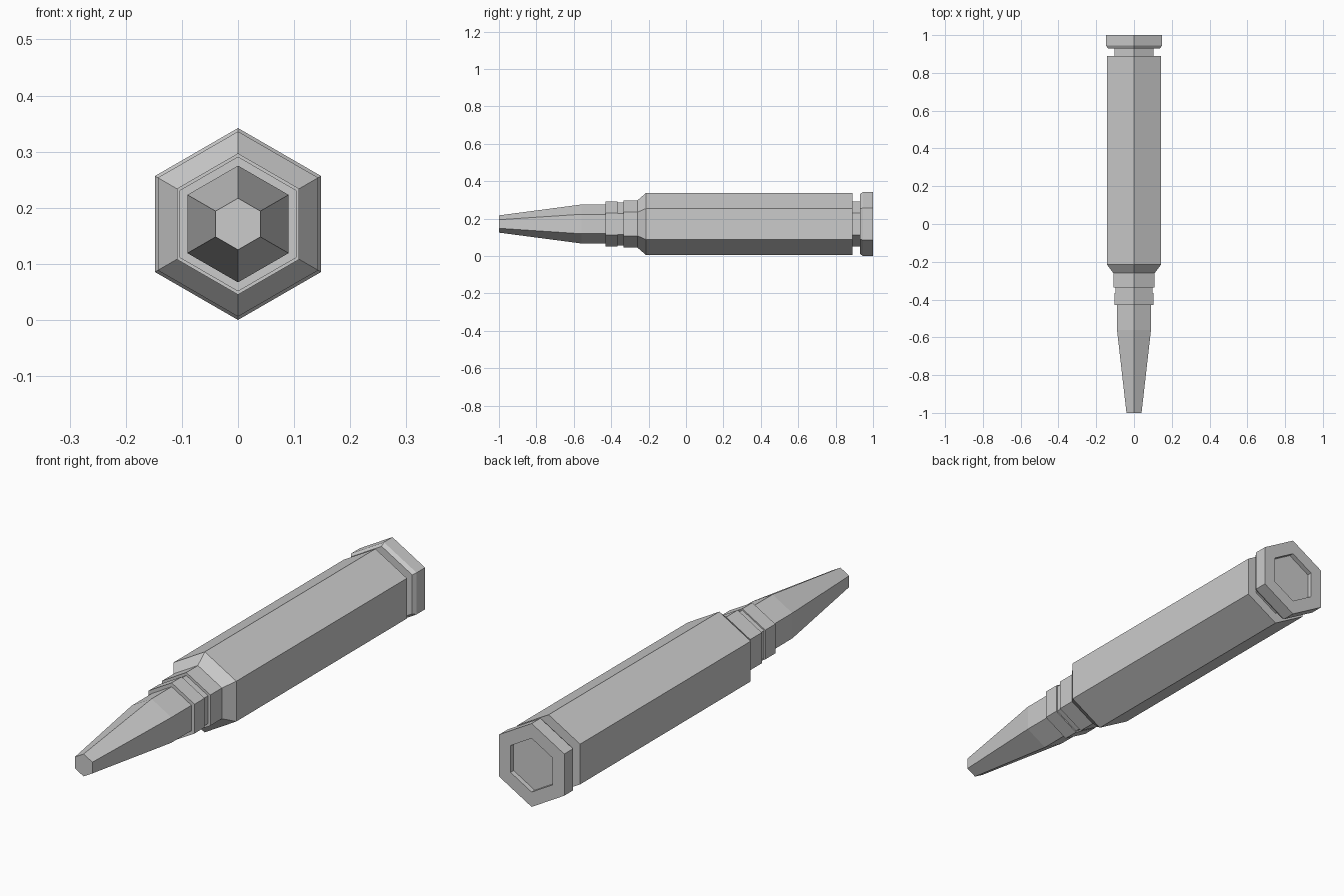
import bpy
import bmesh
from math import cos, sin, pi

cube = bpy.data.objects.get("Cube")
if cube:
    bpy.data.objects.remove(cube, do_unlink=True)

SIDES = 6
AXIS_Z = 0.171

# One plain grey metal for everything
grey = bpy.data.materials.new("plain_grey")
grey.use_nodes = True
colour = (0.6, 0.6, 0.6, 1)
grey.diffuse_color = colour
grey.node_tree.nodes["Principled BSDF"].inputs["Base Color"].default_value = colour


def lathe(name, profile, cap_front=False, cap_back=False):
    """Sweep (y, radius) points into a six-sided shell around the long axis."""
    bm = bmesh.new()
    angles = [pi / 2 + 2 * pi * i / SIDES for i in range(SIDES)]
    rings = [[bm.verts.new((r * cos(a), y, AXIS_Z + r * sin(a))) for a in angles]
             for y, r in profile]
    for near, far in zip(rings, rings[1:]):
        for i in range(SIDES):
            k = (i + 1) % SIDES
            bm.faces.new((near[i], far[i], far[k], near[k]))
    if cap_front:
        bm.faces.new(rings[0])
    if cap_back:
        bm.faces.new(rings[-1][::-1])
    mesh = bpy.data.meshes.new(name)
    bm.to_mesh(mesh)
    bm.free()
    mesh.materials.append(grey)
    obj = bpy.data.objects.new(name, mesh)
    bpy.context.collection.objects.link(obj)
    return obj


# Tapered tip with a flat nose
lathe("tip", [(-1, 0.046), (-0.56, 0.104), (-0.43, 0.104)], cap_front=True)

# Collar, narrow groove and neck
lathe("neck", [(-0.43, 0.104), (-0.43, 0.12), (-0.365, 0.12), (-0.365, 0.114),
               (-0.335, 0.114), (-0.335, 0.126), (-0.26, 0.126)])

# Sloped shoulder and long body
lathe("body", [(-0.26, 0.126), (-0.215, 0.165), (0.89, 0.165), (0.89, 0.12)])

# Rear groove, chamfered rim and recess wall
lathe("rim", [(0.89, 0.12), (0.93, 0.12), (0.93, 0.16), (0.945, 0.171),
              (1, 0.171), (1, 0.11), (0.98, 0.11)])

# Sunken plate in the back of the rim
lathe("back_plate", [(0.98, 0.11)], cap_back=True)
